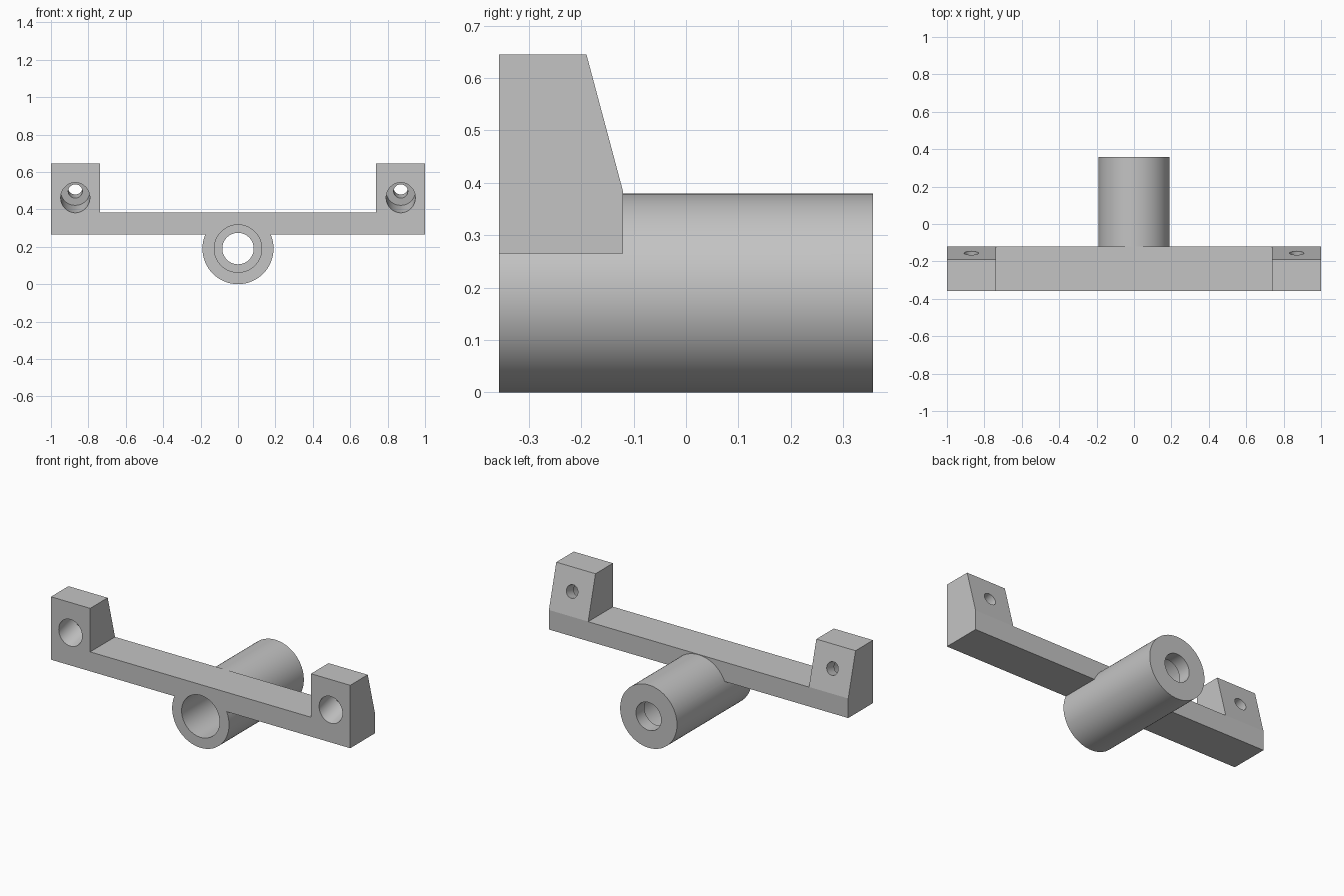
import bpy
import bmesh
import math
from mathutils import Vector

if "Cube" in bpy.data.objects:
    bpy.data.objects.remove(bpy.data.objects["Cube"], do_unlink=True)

FRONT, BACK, BAR_BACK = -0.357, 0.357, -0.12
BAR_LOW, BAR_TOP, EAR_TOP, EAR_IN = 0.265, 0.382, 0.645, 0.738
TUBE_R = 0.19

grey = bpy.data.materials.new("plain grey")
grey.use_nodes = True
colour = (0.55, 0.55, 0.55, 1)
grey.diffuse_color = colour
grey.node_tree.nodes["Principled BSDF"].inputs["Base Color"].default_value = colour


def add_object(name, bm):
    bmesh.ops.recalc_face_normals(bm, faces=bm.faces)
    mesh = bpy.data.meshes.new(name)
    bm.to_mesh(mesh)
    bm.free()
    mesh.materials.append(grey)
    obj = bpy.data.objects.new(name, mesh)
    bpy.context.collection.objects.link(obj)
    return obj


def prism(name, outline, sweep):
    """Extrude a closed 3D outline along a vector."""
    bm = bmesh.new()
    face = bm.faces.new([bm.verts.new(p) for p in outline])
    result = bmesh.ops.extrude_face_region(bm, geom=[face], use_keep_orig=True)
    moved = [v for v in result["geom"] if isinstance(v, bmesh.types.BMVert)]
    bmesh.ops.translate(bm, verts=moved, vec=sweep)
    return add_object(name, bm)


def rod(name, start, end, radius, sides=64):
    """Cylinder between two points."""
    start, end = Vector(start), Vector(end)
    axis = end - start
    bm = bmesh.new()
    bmesh.ops.create_cone(bm, cap_ends=True, segments=sides, radius1=radius,
                          radius2=radius, depth=axis.length)
    turn = Vector((0, 0, 1)).rotation_difference(axis).to_matrix()
    bmesh.ops.rotate(bm, verts=bm.verts, cent=(0, 0, 0), matrix=turn)
    bmesh.ops.translate(bm, verts=bm.verts, vec=(start + end) / 2)
    return add_object(name, bm)


def combine(body, tool, operation):
    """Apply a boolean and discard the tool."""
    tool.hide_render = True
    mod = body.modifiers.new(operation.lower(), "BOOLEAN")
    mod.operation, mod.solver, mod.object = operation, "EXACT", tool
    bpy.context.view_layer.objects.active = body
    bpy.ops.object.modifier_apply(modifier=mod.name)
    bpy.data.objects.remove(tool, do_unlink=True)


# Crossbar with an upright ear at each end
half = [(EAR_IN, BAR_TOP), (EAR_IN, EAR_TOP), (1, EAR_TOP), (1, BAR_LOW)]
outline = half + [(-x, z) for x, z in reversed(half)]
bracket = prism("bracket", [(x, FRONT, z) for x, z in outline],
                (0, BAR_BACK - FRONT, 0))

# Sloped backs of the ears
slope = 0.07 / 0.262
edge_z = BAR_TOP + 0.001
line = [(BAR_BACK - slope * (z - edge_z), z) for z in (0.32, 0.72)]
wedge = line + [(0.1, 0.72), (0.1, 0.32)]
combine(bracket, prism("slope_cutter", [(-1.1, y, z) for y, z in wedge],
                       (2.2, 0, 0)), "DIFFERENCE")

# Central tube with a wide bore and a narrower mouth at the back
combine(bracket, rod("tube", (0, FRONT, TUBE_R), (0, BACK, TUBE_R), TUBE_R, 96),
        "UNION")
combine(bracket, rod("wide_bore", (0, FRONT - 0.1, TUBE_R),
                     (0, BACK - 0.08, TUBE_R), 0.127), "DIFFERENCE")
combine(bracket, rod("narrow_bore", (0, 0, TUBE_R), (0, BACK + 0.1, TUBE_R),
                     0.084), "DIFFERENCE")

# Tilted, counterbored screw holes, square to the sloped backs
for x in (-0.87, 0.87):
    def on_axis(depth):
        return (x, FRONT + depth, 0.462 + slope * depth)
    combine(bracket, rod("screw_head_hole", on_axis(-0.1), on_axis(0.13), 0.078),
            "DIFFERENCE")
    combine(bracket, rod("screw_hole", on_axis(0.05), on_axis(0.4), 0.038),
            "DIFFERENCE")

# Smooth round walls, crisp edges
bpy.ops.object.select_all(action="DESELECT")
bracket.select_set(True)
bpy.context.view_layer.objects.active = bracket
bpy.ops.object.shade_smooth_by_angle(angle=math.radians(14))
